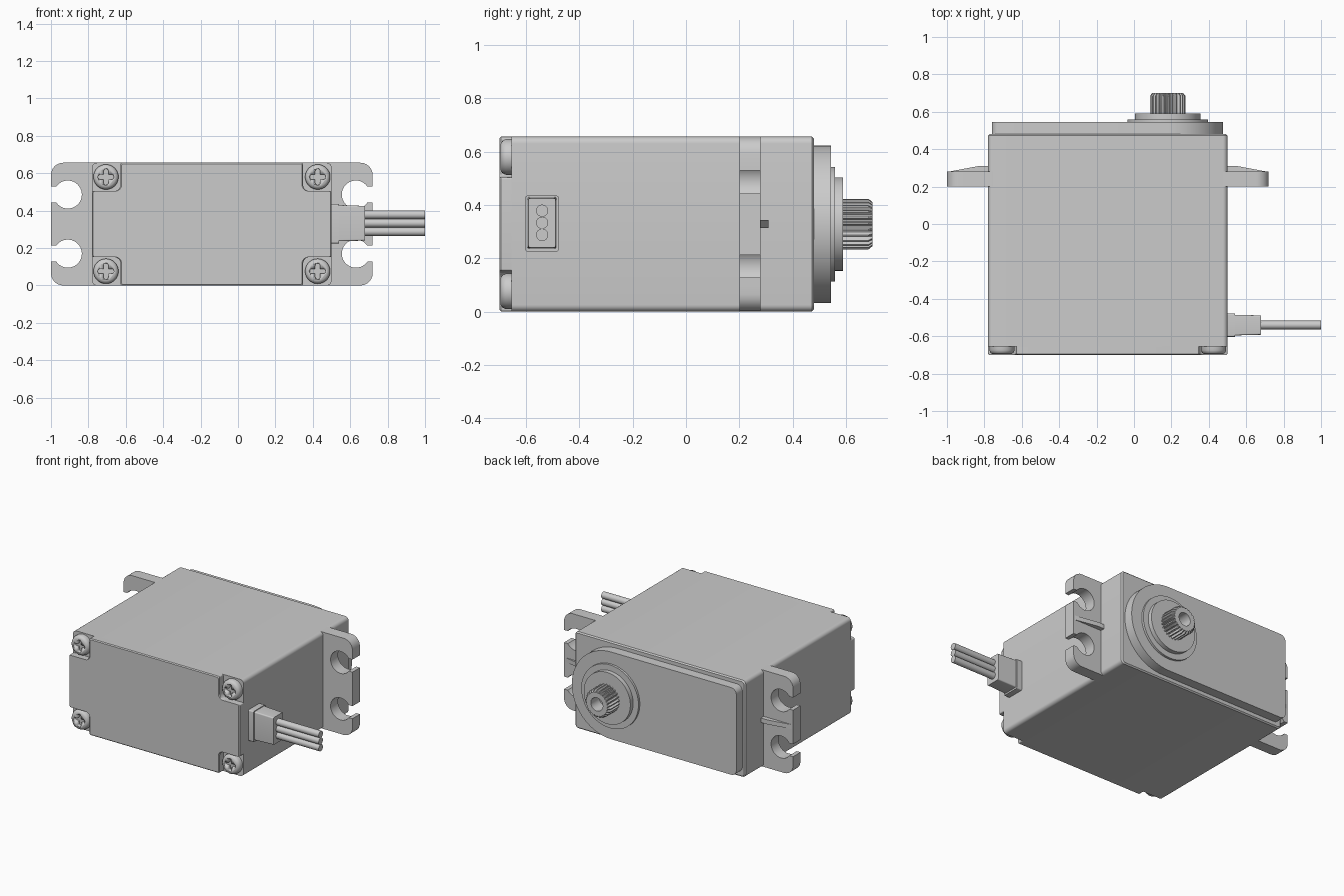
import bpy, bmesh
from math import sin, cos, pi, asin, tan
from mathutils import Vector

cube = bpy.data.objects.get("Cube")
if cube:
    bpy.data.objects.remove(cube, do_unlink=True)

grey = bpy.data.materials.new("housing_grey")
grey.use_nodes = True
colour = (0.6, 0.6, 0.6, 1)
grey.diffuse_color = colour
grey.node_tree.nodes["Principled BSDF"].inputs["Base Color"].default_value = colour

MID_X, MID_Z = -0.14, 0.328
HALF_W, HEIGHT = 0.64, 0.656


def loft(name, rings, axis="y", smooth=30):
    """Skin equal-length outlines; rings = [(outline, position along axis)]."""
    place = {"x": lambda a, b, t: (t, a, b),
             "y": lambda a, b, t: (a, t, b),
             "z": lambda a, b, t: (a, b, t)}[axis]
    bm = bmesh.new()
    loops = [[bm.verts.new(place(a, b, t)) for a, b in pts] for pts, t in rings]
    for lo, hi in zip(loops, loops[1:]):
        for i in range(len(lo)):
            j = (i + 1) % len(lo)
            bm.faces.new((lo[i], lo[j], hi[j], hi[i]))
    bm.faces.new(loops[0])
    bm.faces.new(loops[-1])
    bmesh.ops.recalc_face_normals(bm, faces=bm.faces[:])
    mesh = bpy.data.meshes.new(name)
    bm.to_mesh(mesh)
    bm.free()
    mesh.materials.append(grey)
    obj = bpy.data.objects.new(name, mesh)
    bpy.context.collection.objects.link(obj)
    bpy.ops.object.select_all(action="DESELECT")
    obj.select_set(True)
    bpy.context.view_layer.objects.active = obj
    bpy.ops.object.shade_smooth_by_angle(angle=smooth * pi / 180)
    return obj


def circle(cx, cy, r, n=48):
    return [(cx + r * cos(2 * pi * i / n), cy + r * sin(2 * pi * i / n)) for i in range(n)]


def rounded(corners, steps=6):
    """Outline from (a, b, radius) corners, each replaced by an arc."""
    out = []
    for i, (a, b, r) in enumerate(corners):
        p = Vector((a, b))
        if r == 0:
            out.append((a, b))
            continue
        d0 = (Vector(corners[i - 1][:2]) - p).normalized()
        d1 = (Vector(corners[(i + 1) % len(corners)][:2]) - p).normalized()
        half = d0.angle(d1) / 2
        centre = p + (d0 + d1).normalized() * (r / sin(half))
        s = p + d0 * (r / tan(half)) - centre
        e = p + d1 * (r / tan(half)) - centre
        sweep = s.angle(e)
        for k in range(steps + 1):
            t = k / steps
            v = centre + (s * sin((1 - t) * sweep) + e * sin(t * sweep)) / sin(sweep)
            out.append(tuple(v))
    return out


def box(a0, a1, b0, b1, r):
    return rounded([(a0, b0, r), (a1, b0, r), (a1, b1, r), (a0, b1, r)])


# Main case
x0, x1 = MID_X - HALF_W, MID_X + HALF_W
loft("case", [(box(x0, x1, 0, HEIGHT, 0.025), -0.655),
              (box(x0, x1, 0, HEIGHT, 0.025), 0.472),
              (box(x0 + 0.008, x1 - 0.008, 0.008, HEIGHT - 0.008, 0.02), 0.48)])


# Bottom cover with a notch at every corner for the screws
def cover_outline(inset):
    n, e = 0.152, inset
    quarter = [(HALF_W - e, MID_Z - n, 0.008), (HALF_W - n - e, MID_Z - n, 0.035),
               (HALF_W - n - e, MID_Z - e, 0.008)]
    pts = []
    for sx, sz in ((1, 1), (-1, 1), (-1, -1), (1, -1)):
        part = quarter if sx * sz > 0 else quarter[::-1]
        pts += [(MID_X + sx * a, MID_Z + sz * b, r) for a, b, r in part]
    return rounded(pts)


loft("bottom_cover", [(cover_outline(0), -0.65), (cover_outline(0), -0.694),
                      (cover_outline(0.006), -0.70)])

# Cross-head screws
for sx in (-1, 1):
    for sz in (-1, 1):
        cx, cz = MID_X + sx * 0.566, MID_Z + sz * 0.252
        screw = loft("cover_screw", [(circle(cx, cz, r), y) for r, y in
                     ((0.067, -0.65), (0.067, -0.675), (0.062, -0.688), (0.05, -0.696))], smooth=40)
        a, b = 0.042, 0.013
        cross = []
        for k in range(4):
            c, s = cos(k * pi / 2), sin(k * pi / 2)
            for u, v, r in ((b, -b, 0), (a, -b, 0.011), (a, b, 0.011)):
                cross.append((cx + u * c - v * s, cz + u * s + v * c, r))
        cutter = loft("screw_cutter", [(rounded(cross, 4), -0.73), (rounded(cross, 4), -0.672)])
        cutter.hide_render = True
        mod = screw.modifiers.new("cross_recess", "BOOLEAN")
        mod.operation, mod.object, mod.solver = "DIFFERENCE", cutter, "EXACT"
        bpy.context.view_layer.objects.active = screw
        bpy.ops.object.modifier_apply(modifier=mod.name)
        bpy.data.objects.remove(cutter, do_unlink=True)

# Mounting ears with open screw slots, and a stiffening rib on each
HOLE_R, SLOT = 0.075, 0.0425
mouth = asin(SLOT / HOLE_R)
for side, sx in (("right", -1), ("left", 1)):
    edge = 0.86
    ear = rounded([(0.6, HEIGHT, 0), (0.6, 0, 0), (edge, 0, 0.065), (edge, 0.1, 0)])
    for cz in (MID_Z - 0.158, MID_Z + 0.158):
        ear.append((edge, cz - SLOT))
        for k in range(33):
            ang = -mouth - (2 * pi - 2 * mouth) * k / 32
            ear.append((0.77 + HOLE_R * cos(ang), cz + HOLE_R * sin(ang)))
        ear.append((edge, cz + SLOT))
    ear += rounded([(edge, 0.5, 0), (edge, HEIGHT, 0.065), (0.6, HEIGHT, 0)])[1:-1]
    ear = [(MID_X + sx * u, v) for u, v in ear]
    loft(side + "_mounting_ear", [(ear, 0.20), (ear, 0.28)])
    rib = [(MID_X + sx * u, y) for u, y in
           ((0.62, 0.27), (0.85, 0.27), (0.85, 0.28), (0.69, 0.31), (0.62, 0.31))]
    loft(side + "_ear_rib", [(rib, MID_Z - 0.015), (rib, MID_Z + 0.015)], "z")

# Gear cover, rounded about the output shaft
SHAFT_X, R = 0.18, 0.296
lid = [(SHAFT_X + R * cos(t), MID_Z + R * sin(t))
       for t in (-pi / 2 + pi * k / 40 for k in range(41))]
lid += rounded([(SHAFT_X, MID_Z + R, 0), (-0.76, MID_Z + R, 0.04),
                (-0.76, MID_Z - R, 0.04), (SHAFT_X, MID_Z - R, 0)])[1:-1]
loft("gear_cover", [(lid, 0.47), (lid, 0.545)])
for name, r, y in (("shaft_collar", 0.215, 0.56), ("shaft_bearing", 0.175, 0.59)):
    loft(name, [(circle(SHAFT_X, MID_Z, r, 64), 0.53), (circle(SHAFT_X, MID_Z, r, 64), y)])

# Splined output shaft with a bored centre
TEETH = 25


def spline(tip, root):
    n = TEETH * 4
    return [(SHAFT_X + r * cos(2 * pi * i / n), MID_Z + r * sin(2 * pi * i / n))
            for i in range(n) for r in (tip if i % 4 < 2 else root,)]


bore = circle(SHAFT_X, MID_Z, 0.045, TEETH * 4)
loft("output_shaft", [(spline(0.095, 0.08), 0.58), (spline(0.095, 0.08), 0.685),
                      (spline(0.083, 0.078), 0.70), (bore, 0.70), (bore, 0.61)])

# Cable grommet and three wires
loft("grommet_flange", [(box(-0.603, -0.478, 0.225, 0.435, 0.008), x) for x in (0.48, 0.54)], "x")
loft("grommet", [(box(-0.596, -0.485, 0.236, 0.43, 0.008), 0.53),
                 (box(-0.592, -0.489, 0.24, 0.425, 0.008), 0.68)], "x")
for k in (-1, 0, 1):
    ring = circle(-0.54, MID_Z + 0.005 + k * 0.0455, 0.0228, 24)
    loft("wire", [(ring, 0.66), (ring, 1.0)], "x")
